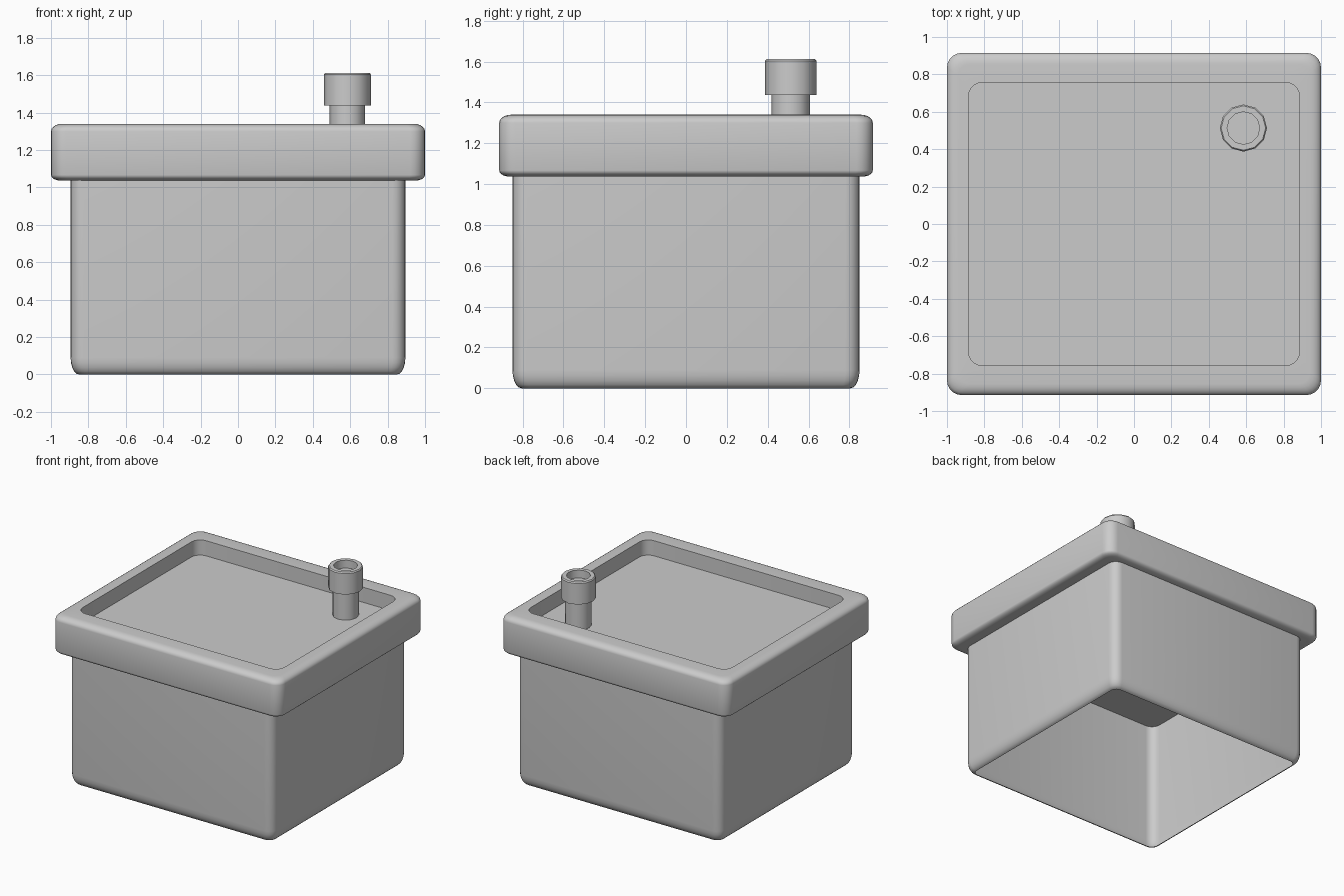
import bpy, bmesh
from math import sin, cos, pi, radians

if "Cube" in bpy.data.objects:
    bpy.data.objects.remove(bpy.data.objects["Cube"])


def rounded_rect(hx, hy, r, z, seg=5):
    """Loop of points around a rounded rectangle."""
    pts = []
    for i, (sx, sy) in enumerate([(1, 1), (-1, 1), (-1, -1), (1, -1)]):
        for k in range(seg + 1):
            a = i * pi / 2 + k / seg * pi / 2
            pts.append((sx * (hx - r) + r * cos(a), sy * (hy - r) + r * sin(a), z))
    return pts


def circle(cx, cy, r, z, n=12):
    return [(cx + r * cos(2 * pi * i / n), cy + r * sin(2 * pi * i / n), z) for i in range(n)]


def loft(name, rings, cap_start, cap_end, angle=35):
    bm = bmesh.new()
    loops = [[bm.verts.new(p) for p in ring] for ring in rings]
    n = len(loops[0])
    for a, b in zip(loops, loops[1:]):
        for i in range(n):
            j = (i + 1) % n
            bm.faces.new((a[i], a[j], b[j], b[i]))
    if cap_start:
        bm.faces.new(loops[0][::-1])
    if cap_end:
        bm.faces.new(loops[-1])
    mesh = bpy.data.meshes.new(name)
    bm.to_mesh(mesh)
    bm.free()
    obj = bpy.data.objects.new(name, mesh)
    bpy.context.collection.objects.link(obj)
    bpy.context.view_layer.objects.active = obj
    obj.select_set(True)
    bpy.ops.object.shade_smooth_by_angle(angle=radians(angle))
    obj.select_set(False)
    return obj


arc = [i / 5 * pi / 2 for i in range(6)]

# Thin-walled body, open underneath, with a rolled-in lower edge
body = []
for a in arc:
    inset = 0.045 * (1 - sin(a))
    body.append(rounded_rect(0.895 - inset, 0.85 - inset, 0.07 - inset * 0.5, 0.09 * (1 - cos(a))))
body.append(rounded_rect(0.895, 0.85, 0.07, 1.04))
loft("body", body, False, False)

# Lid with rounded outer edges and a recessed tray on top
lid = []
for a in arc:
    inset = 0.05 * (1 - sin(a))
    lid.append(rounded_rect(1 - inset, 0.915 - inset, 0.08 - inset * 0.5, 1.037 + 0.03 * (1 - cos(a))))
for a in arc:
    inset = 0.06 * (1 - cos(a))
    lid.append(rounded_rect(1 - inset, 0.915 - inset, 0.08 - inset * 0.3, 1.30 + 0.04 * sin(a)))
lid.append(rounded_rect(0.885, 0.757, 0.075, 1.34))
lid.append(rounded_rect(0.885, 0.757, 0.075, 1.22))
loft("lid", lid, True, True)

# Pipe with a wider hollow cup on top
profile = [(0.095, 1.22), (0.095, 1.437), (0.126, 1.437), (0.126, 1.603),
           (0.119, 1.612), (0.087, 1.612), (0.087, 1.55)]
loft("spout_pipe", [circle(0.585, 0.513, r, z) for r, z in profile], False, True)
